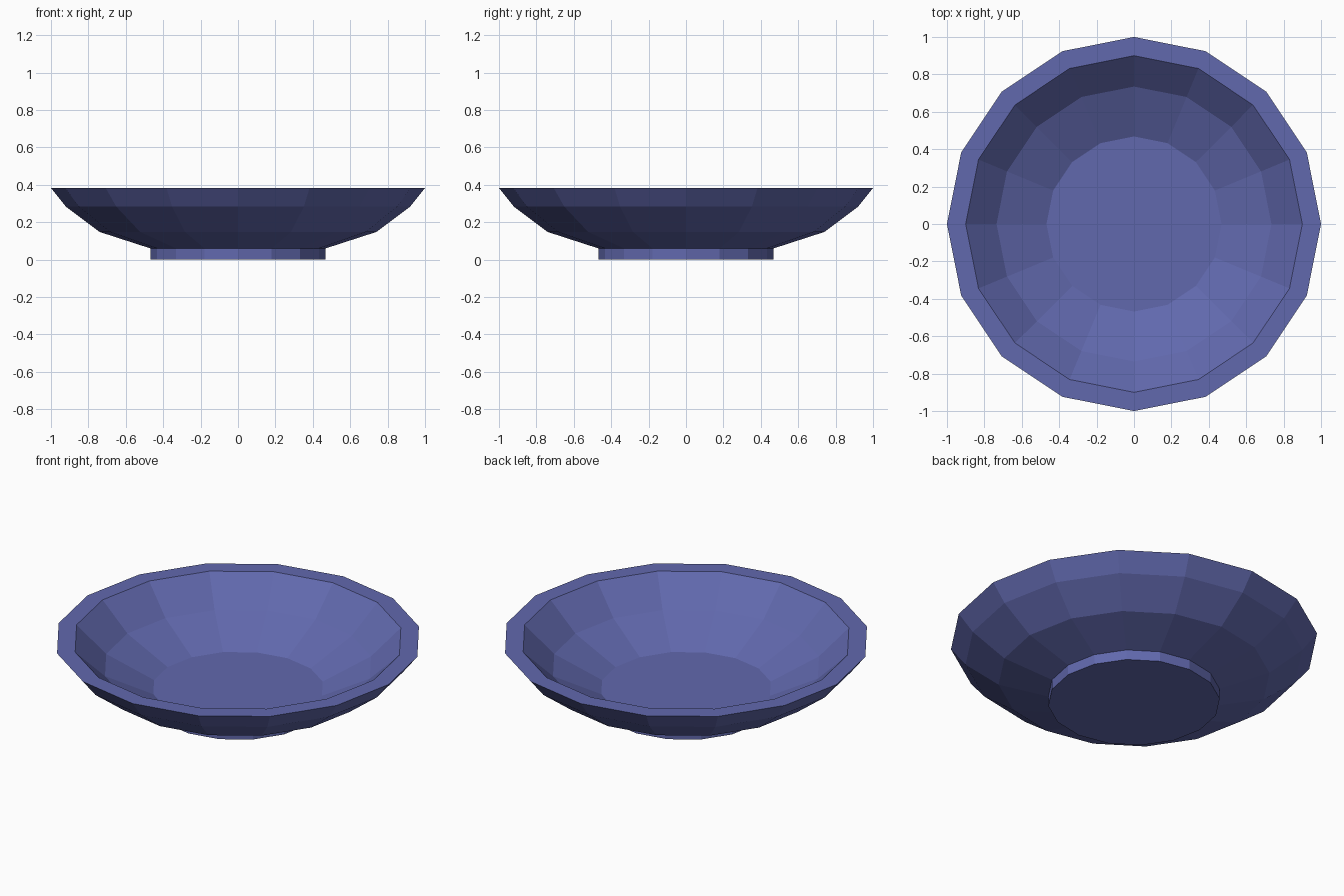
import bpy, bmesh
from math import sin, cos, pi

if "Cube" in bpy.data.objects:
    bpy.data.objects.remove(bpy.data.objects["Cube"])

SIDES = 16

mat = bpy.data.materials.new("blue_glaze")
mat.diffuse_color = (0.12, 0.14, 0.42, 1)
mat.use_nodes = True
mat.node_tree.nodes["Principled BSDF"].inputs["Base Color"].default_value = mat.diffuse_color


def lathe(name, profile):
    """Revolve an (r, z) profile and cap both ends with flat discs."""
    bm = bmesh.new()
    rings = [[bm.verts.new((r * cos(2 * pi * i / SIDES), r * sin(2 * pi * i / SIDES), z))
              for i in range(SIDES)] for r, z in profile]
    for a, b in zip(rings, rings[1:]):
        for i in range(SIDES):
            j = (i + 1) % SIDES
            bm.faces.new((a[i], a[j], b[j], b[i]))
    bm.faces.new(rings[0][::-1])
    bm.faces.new(rings[-1])
    bmesh.ops.recalc_face_normals(bm, faces=bm.faces)
    mesh = bpy.data.meshes.new(name)
    bm.to_mesh(mesh)
    bm.free()
    mesh.materials.append(mat)
    obj = bpy.data.objects.new(name, mesh)
    bpy.context.collection.objects.link(obj)
    return obj


# Foot, outer wall, flat rim, inner wall and floor in one closed profile
lathe("bowl", [
    (0.468, 0.0), (0.468, 0.06),                # foot
    (0.74, 0.148), (0.92, 0.283), (1.0, 0.383), # outer wall
    (0.9, 0.383),                               # flat rim
    (0.735, 0.225), (0.468, 0.095),             # inner wall down to floor
])
